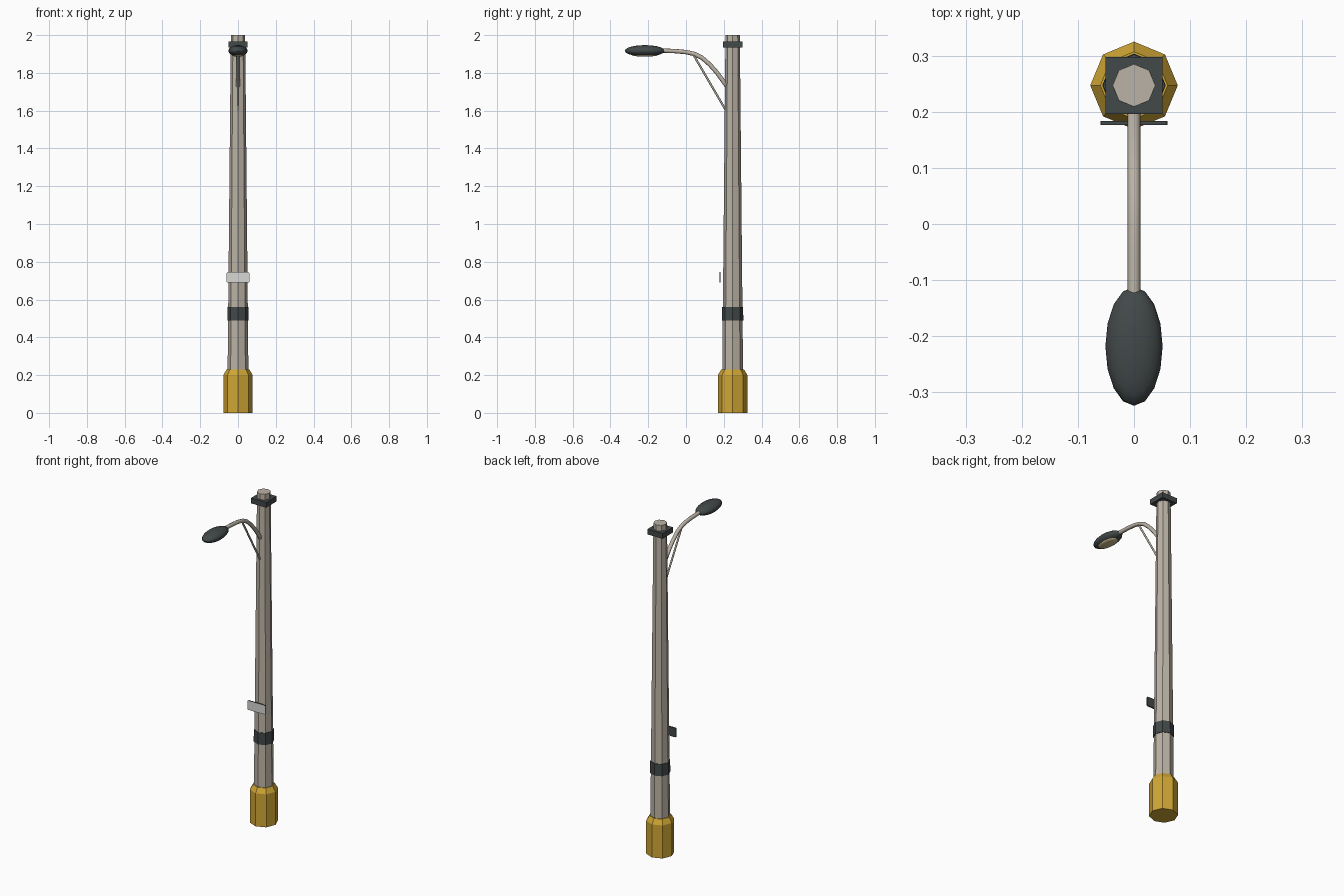
import bpy, bmesh, math
from mathutils import Vector, Matrix

cube = bpy.data.objects.get("Cube")
if cube:
    bpy.data.objects.remove(cube, do_unlink=True)

POLE_Y = 0.247


def material(name, rgb):
    m = bpy.data.materials.new(name)
    m.use_nodes = True
    colour = (*rgb, 1)
    m.diffuse_color = colour
    m.node_tree.nodes["Principled BSDF"].inputs["Base Color"].default_value = colour
    return m


concrete = material("warm grey", (0.50, 0.45, 0.38))
yellow = material("yellow", (0.63, 0.38, 0.035))
dark = material("dark grey", (0.055, 0.065, 0.066))
white = material("sign white", (0.68, 0.68, 0.66))
glass = material("lens cream", (0.62, 0.50, 0.27))


def finish(name, bm, *mats):
    bmesh.ops.recalc_face_normals(bm, faces=bm.faces)
    mesh = bpy.data.meshes.new(name)
    bm.to_mesh(mesh)
    bm.free()
    obj = bpy.data.objects.new(name, mesh)
    bpy.context.collection.objects.link(obj)
    for m in mats:
        mesh.materials.append(m)
    return obj


def octagon_stack(name, profile, mat):
    """Eight-sided solid from (radius, height) pairs, corners on the axes."""
    bm = bmesh.new()
    rings = []
    for r, z in profile:
        rings.append([bm.verts.new((r * math.cos(i * math.tau / 8),
                                    POLE_Y + r * math.sin(i * math.tau / 8), z))
                      for i in range(8)])
    for low, high in zip(rings, rings[1:]):
        for i in range(8):
            j = (i + 1) % 8
            bm.faces.new((low[i], low[j], high[j], high[i]))
    bm.faces.new(rings[0][::-1])
    bm.faces.new(rings[-1])
    return finish(name, bm, mat)


def box(name, centre, size, *mats):
    bm = bmesh.new()
    bmesh.ops.create_cube(bm, size=1, matrix=Matrix.LocRotScale(
        Vector(centre), None, Vector(size)))
    return finish(name, bm, *mats)


def ellipsoid(name, centre, radii, mat):
    bm = bmesh.new()
    bmesh.ops.create_uvsphere(bm, u_segments=16, v_segments=10, radius=1,
                              matrix=Matrix.LocRotScale(Vector(centre), None, Vector(radii)))
    for f in bm.faces:
        f.smooth = True
    return finish(name, bm, mat)


def tube(name, points, radius, mat):
    """Round bar swept along points in the middle plane."""
    bm = bmesh.new()
    pts = [Vector((0, y, z)) for y, z in points]
    side = Vector((1, 0, 0))
    rings = []
    for i, p in enumerate(pts):
        along = (pts[min(i + 1, len(pts) - 1)] - pts[max(i - 1, 0)]).normalized()
        up = along.cross(side)
        rings.append([bm.verts.new(p + radius * (side * math.cos(a) + up * math.sin(a)))
                      for a in (k * math.tau / 8 for k in range(8))])
    for a, b in zip(rings, rings[1:]):
        for i in range(8):
            j = (i + 1) % 8
            bm.faces.new((a[i], a[j], b[j], b[i])).smooth = True
    bm.faces.new(rings[0])
    bm.faces.new(rings[-1])
    return finish(name, bm, mat)


# Tapered pole, painted foot and band
octagon_stack("pole", [(0.057, 0.02), (0.038, 2.0)], concrete)
octagon_stack("base_sleeve", [(0.078, 0), (0.078, 0.2), (0.06, 0.23)], yellow)
octagon_stack("pole_band", [(0.0565, 0.488), (0.0555, 0.56)], dark)

# Square collar near the top
box("top_collar", (0, POLE_Y, 1.95), (0.102, 0.102, 0.031), dark)

# Sign plate with rounded corners and a pale front
sign = box("sign_plate", (0, 0.18, 0.717), (0.12, 0.007, 0.056), dark, white)
bm = bmesh.new()
bm.from_mesh(sign.data)
corners = [e for e in bm.edges
           if abs((e.verts[0].co - e.verts[1].co).normalized().y) > 0.9]
bmesh.ops.bevel(bm, geom=corners, offset=0.005, segments=2, affect='EDGES', profile=0.5)
bm.normal_update()
for f in bm.faces:
    f.material_index = 1 if f.normal.y < -0.9 else 0
bm.to_mesh(sign.data)
bm.free()

# Curved lamp arm and its brace
tube("lamp_arm", [(0.23, 1.712), (0.205, 1.745), (0.165, 1.80), (0.125, 1.845), (0.085, 1.88),
                  (0.045, 1.9), (0, 1.91), (-0.05, 1.915), (-0.125, 1.918)], 0.0115, concrete)
tube("arm_brace", [(0.215, 1.595), (0.04, 1.895)], 0.0055, concrete)

# Lamp head with the lens set into its underside
ellipsoid("lamp_head", (0, -0.218, 1.917), (0.051, 0.106, 0.03), dark)
ellipsoid("lamp_lens", (0, -0.218, 1.895), (0.034, 0.07, 0.009), glass)

bpy.ops.object.select_all(action='DESELECT')
for name in ("lamp_head", "lamp_lens", "lamp_arm", "arm_brace"):
    obj = bpy.data.objects[name]
    obj.select_set(True)
    bpy.context.view_layer.objects.active = obj
bpy.ops.object.shade_smooth_by_angle(angle=math.radians(50))
